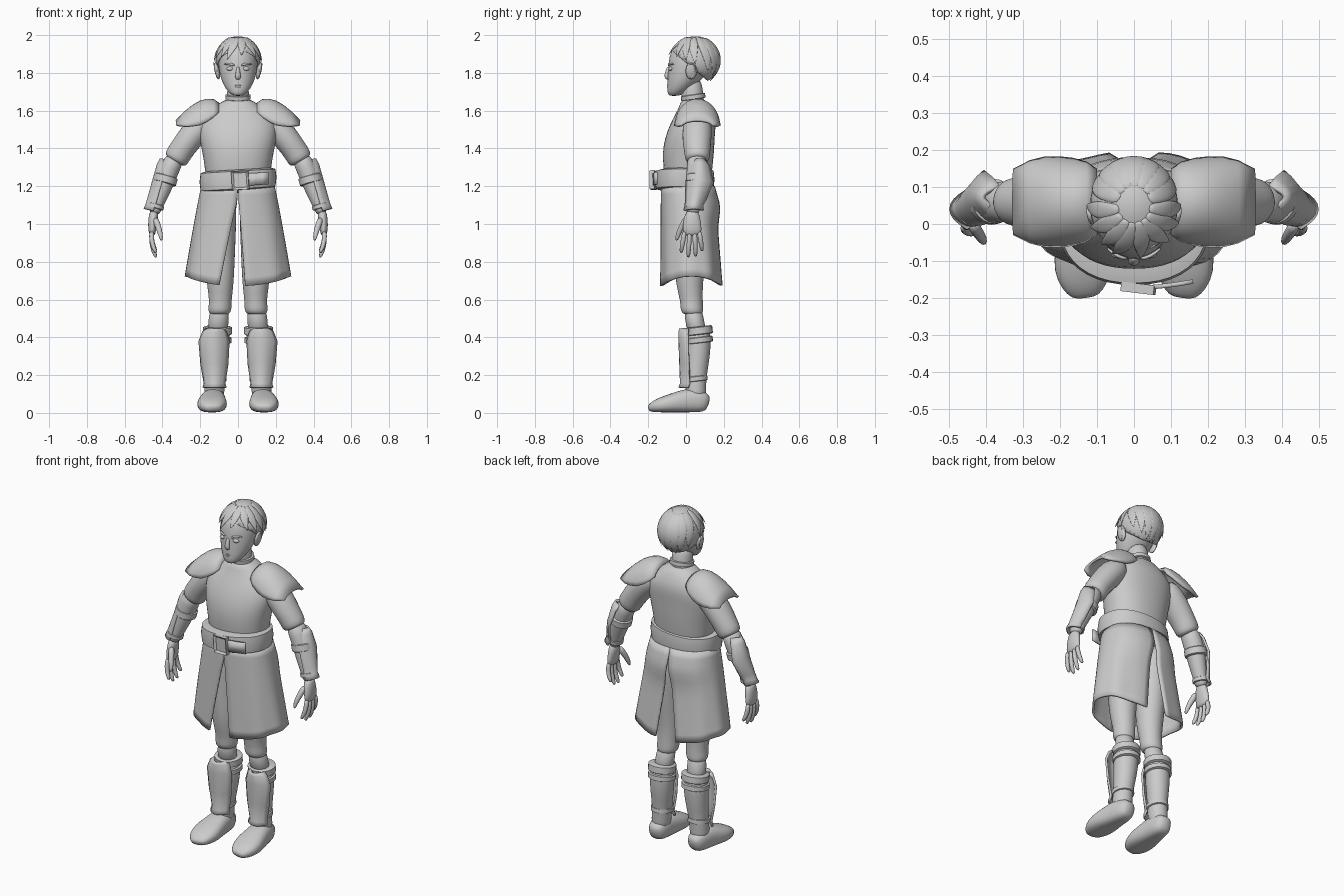
import bpy, bmesh, math
from mathutils import Vector, Matrix

X, Y, Z = Vector((1, 0, 0)), Vector((0, 1, 0)), Vector((0, 0, 1))
grey = bpy.data.materials.new("plain grey")
grey.diffuse_color = (0.6, 0.6, 0.6, 1)


def finish(name, bm, mirror=False, sub=0, thick=0):
    bmesh.ops.recalc_face_normals(bm, faces=bm.faces)
    me = bpy.data.meshes.new(name)
    bm.to_mesh(me)
    bm.free()
    me.materials.append(grey)
    ob = bpy.data.objects.new(name, me)
    bpy.context.collection.objects.link(ob)
    bpy.ops.object.select_all(action='DESELECT')
    ob.select_set(True)
    bpy.context.view_layer.objects.active = ob
    bpy.ops.object.shade_smooth_by_angle(angle=math.radians(180 if sub else 40))
    if thick:
        m = ob.modifiers.new("thickness", 'SOLIDIFY')
        m.thickness, m.offset = thick, 0
    if sub:
        ob.modifiers.new("smooth", 'SUBSURF').levels = sub
        ob.modifiers["smooth"].render_levels = sub
    if mirror:
        ob.modifiers.new("mirror", 'MIRROR')
    return ob


def grid(name, pts, closed=False, cap=False, **kw):
    """Skin rows of points with quads."""
    bm = bmesh.new()
    rows = [[bm.verts.new(p) for p in r] for r in pts]
    n = len(rows[0])
    for a, b in zip(rows, rows[1:]):
        for i in range(n if closed else n - 1):
            j = (i + 1) % n
            bm.faces.new((a[i], a[j], b[j], b[i]))
    if cap:
        bm.faces.new(rows[0])
        bm.faces.new(rows[-1])
    return finish(name, bm, **kw)


def loft(name, rows, ref=X, level=False, n=16, power=1.0, tilt=0, floor=None, **kw):
    """Skin ellipses (x, y, z, radius along ref, other radius) along a path."""
    c = [Vector(r[:3]) for r in rows]
    out = []
    for k, r in enumerate(rows):
        t = Z if level else (c[min(k + 1, len(c) - 1)] - c[max(k - 1, 0)]).normalized()
        u = (ref - t * ref.dot(t)).normalized()
        v = t.cross(u)
        ring = []
        for i in range(n):
            a = 2 * math.pi * i / n
            ca, sa = math.cos(a), math.sin(a)
            p = c[k] + u * r[3] * math.copysign(abs(ca) ** power, ca) \
                + v * r[4] * math.copysign(abs(sa) ** power, sa)
            p.z += tilt * p.x
            if floor is not None:
                p.z = max(p.z, floor)
            ring.append(p)
        out.append(ring)
    return grid(name, out, closed=True, cap=True, **kw)


def band(name, c, d, ref, ru, rv, h, **kw):
    """Flat strap around a limb."""
    c, d = Vector(c), Vector(d).normalized()
    steps = ((-1, .9), (-.8, 1), (.8, 1), (1, .9))
    loft(name, [(*(c + d * h * s), ru * f, rv * f) for s, f in steps], ref, n=24, **kw)


def plate(name, rows, across, inward, depth, thick=.012):
    """Curved armour plate, rows of (x, y, z, half width)."""
    us = [i / 4 - 1 for i in range(9)]
    grid(name, [[Vector(r[:3]) + across * r[3] * u + inward * depth * u * u for u in us]
                for r in rows], mirror=True, thick=thick)


def ball(name, loc, size, rot=0, mirror=False):
    bm = bmesh.new()
    bmesh.ops.create_uvsphere(bm, u_segments=20, v_segments=12, radius=1,
                              matrix=Matrix.Translation(loc) @ Matrix.Rotation(rot, 4, 'Y')
                              @ Matrix.Diagonal((*size, 1)))
    return finish(name, bm, mirror=mirror)


# Torso, collar and neck
loft("torso", [(0, .01, 1.16, .165, .12), (0, .01, 1.30, .176, .13), (0, .012, 1.38, .19, .138),
               (0, .02, 1.46, .207, .132), (0, .038, 1.53, .21, .122), (0, .048, 1.58, .175, .105),
               (0, .048, 1.625, .115, .082), (0, .04, 1.665, .07, .066)],
     level=True, n=24, power=.9, sub=1)
loft("neck", [(0, .045, 1.60, .062, .06), (0, .035, 1.68, .058, .058), (0, .02, 1.78, .06, .062)], sub=1)
band("collar", (0, .038, 1.672), (0, -.15, 1), X, .067, .065, .013)

# Belt and buckle
loft("belt", [(0, 0, 1.18, .175, .135), (0, -.007, 1.187, .198, .153), (0, -.007, 1.235, .204, .158),
              (0, -.007, 1.28, .198, .153), (0, 0, 1.288, .172, .13)],
     level=True, n=40, power=.9, tilt=.06)
bm = bmesh.new()
bmesh.ops.create_cube(bm, size=1, matrix=Matrix.Translation((.012, -.174, 1.232))
                      @ Matrix.Rotation(-.06, 4, 'Y') @ Matrix.Rotation(-.12, 4, 'Z')
                      @ Matrix.Diagonal((.09, .026, .1, 1)))
front = min(bm.faces, key=lambda f: f.calc_center_median().y)
bmesh.ops.inset_region(bm, faces=[front], thickness=.016, depth=-.01)
finish("buckle", bm)
plate_pts = [[(x, -.173 + .55 * x * x + .02 * x, z + .06 * x) for x in (.05, .09, .13, .16)]
             for z in (1.20, 1.265)]
grid("belt_tail", plate_pts, thick=.012)

# Split skirt, one panel per side
for side, label, gap in ((1, "left", .025), (-1, "right", .08)):
    rows = []
    for j in range(13):
        t = j / 12
        rx, ry, cy = .188 + .085 * t ** .9, .135 + .024 * t, .008 + .022 * t
        open_ = max(0, (t - .14) / .86)
        a0 = math.asin(gap * open_ / rx) + .005
        a1 = math.pi - math.asin(.05 * open_ / rx) - .005
        row = []
        for i in range(29):
            a = a0 + (a1 - a0) * i / 28
            s, c = math.sin(a), math.cos(a)
            r = 1 + .016 * t * math.sin(9 * a + side)
            hip = .022 * math.exp(-((t - .2) / .15) ** 2) * max(0, -c)
            hem = .722 - .05 * c * c
            row.append((side * rx * r * abs(s) ** .85,
                        cy + hip - ry * r * math.copysign(abs(c) ** .85, c),
                        1.20 + (hem - 1.20) * t))
        rows.append(row)
    grid("skirt_panel_" + label, rows, thick=.012)

# Legs, boots and shin guards
loft("trouser_leg", [(.085, .02, 1.18, .083, .11), (.098, .03, 1.0, .09, .1), (.096, .02, .8, .08, .085),
                     (.094, .017, .68, .072, .072), (.093, .03, .59, .059, .06),
                     (.096, .03, .555, .064, .062), (.097, .034, .53, .058, .057), (.1, .036, .52, .045, .045)],
     level=True, sub=1, mirror=True)
loft("knee", [(.098, .036, .56, .052, .05), (.103, .045, .49, .054, .05), (.108, .06, .42, .058, .055)],
     level=True, sub=1, mirror=True)
loft("boot_shaft", [(.109, .064, .45, .066, .064), (.11, .066, .40, .07, .067), (.113, .063, .30, .066, .067),
                    (.12, .052, .19, .053, .056), (.125, .05, .12, .055, .058), (.127, .055, .05, .05, .05)],
     level=True, sub=1, mirror=True)
for nm, c, ru, rv, h in (("boot_cuff", (.109, .068, .435), .077, .073, .022),
                         ("boot_strap", (.11, .068, .385), .076, .074, .016),
                         ("ankle_strap", (.121, .05, .18), .06, .064, .014)):
    band(nm, c, (0, -.12, 1), X, ru, rv, h, mirror=True)
loft("foot", [(.125, .122, .05, .025, .03), (.127, .1, .058, .052, .056), (.13, .03, .068, .062, .068),
              (.134, -.04, .057, .073, .058), (.138, -.1, .047, .083, .048), (.138, -.15, .038, .073, .038),
              (.132, -.185, .028, .05, .024), (.13, -.198, .022, .03, .014)],
     power=.8, floor=.003, sub=1, mirror=True)
plate("shin_guard", [(.122, -.03, .445, .042), (.124, -.034, .43, .06), (.127, -.034, .38, .078),
                     (.125, -.03, .26, .07), (.124, -.026, .155, .053), (.124, -.034, .133, .059)],
      X, Y, .045)

# Shoulder armour
rows = []
for x, top, hy, drop in ((.103, 1.635, .085, .045), (.13, 1.654, .104, .09), (.165, 1.656, .114, .115),
                         (.20, 1.646, .118, .122), (.24, 1.623, .118, .105), (.28, 1.59, .108, .075),
                         (.325, 1.546, .085, .025)):
    rows.append([(x, .06 + hy * math.sin(a), top - drop * (1 - math.cos(a)) / .83)
                 for a in [1.4 * (i / 8 - 1) for i in range(17)]])
grid("shoulder_guard", rows, thick=.014, mirror=True)

# Arms and forearm guards
loft("upper_arm", [(.14, .06, 1.57, .07, .06), (.21, .06, 1.51, .08, .076), (.265, .057, 1.44, .078, .07),
                   (.305, .06, 1.385, .07, .067), (.328, .06, 1.345, .067, .069), (.337, .06, 1.33, .052, .052)],
     Y, sub=1, mirror=True)
loft("forearm", [(.325, .06, 1.36, .055, .05), (.36, .06, 1.30, .057, .054), (.385, .057, 1.23, .056, .053),
                 (.415, .045, 1.15, .046, .044), (.436, .038, 1.09, .038, .036), (.445, .034, 1.05, .036, .028)],
     Y, sub=1, mirror=True)
for nm, c, r, h in (("elbow_strap", (.383, .06, 1.235), .061, .022),
                    ("wrist_strap", (.437, .038, 1.093), .045, .012)):
    band(nm, c, (.27, -.08, -1), Y, r, r, h, mirror=True)
plate("forearm_guard", [(.408, .072, 1.345, .028), (.424, .072, 1.315, .05), (.448, .072, 1.23, .07),
                        (.473, .052, 1.14, .053), (.483, .042, 1.105, .044), (.495, .04, 1.08, .05)],
      Y, Vector((-1, 0, -.2)), .045)

# Hands
loft("palm", [(.443, .034, 1.075, .034, .026), (.45, .032, 1.02, .046, .026),
              (.455, .032, .97, .053, .022), (.453, .034, .935, .045, .014)], Y, sub=1, mirror=True)
for nm, y0, y1, tip in (("index", -.007, -.026, .845), ("middle", .02, .012, .82),
                        ("ring", .046, .051, .825), ("little", .07, .086, .855)):
    loft(nm + "_finger", [(.456, y0, .965, .014, .015),
                          (.459, y0 * .6 + y1 * .4, .965 + (tip - .965) * .4, .014, .014),
                          (.448, y0 * .2 + y1 * .8, .965 + (tip - .965) * .75, .013, .013),
                          (.432, y1, tip, .009, .009)], Y, n=8, sub=1, mirror=True)
loft("thumb", [(.44, .005, 1.035, .02, .02), (.422, -.024, .985, .017, .017),
               (.41, -.042, .945, .014, .014), (.405, -.052, .91, .008, .008)], Y, n=8, sub=1, mirror=True)

# Head and face
loft("head", [(0, -.065, 1.677, .025, .025), (0, -.05, 1.695, .05, .05), (0, -.02, 1.74, .082, .079),
              (0, .01, 1.80, .1, .107), (0, .03, 1.86, .108, .124), (0, .035, 1.92, .1, .118),
              (0, .04, 1.97, .065, .075), (0, .04, 1.985, .03, .035)], level=True, n=20, sub=1)
loft("nose", [(0, -.088, 1.835, .009, .012), (0, -.099, 1.80, .012, .014),
              (0, -.104, 1.778, .018, .013), (0, -.095, 1.765, .011, .008)], n=10, sub=1)
ball("eye", (.042, -.081, 1.822), (.02, .012, .011), mirror=True)
loft("brow", [(.016, -.094, 1.838, .006, .005), (.045, -.09, 1.85, .008, .006),
              (.076, -.062, 1.846, .004, .004)], Z, n=8, sub=1, mirror=True)
for nm, z, r in (("upper_lip", 1.736, .005), ("lower_lip", 1.725, .006)):
    loft(nm, [(-.028, -.088, z, .002, .003), (0, -.099, z, r, .007), (.028, -.088, z, .002, .003)],
         Z, n=8, sub=1)
ball("ear", (.111, .028, 1.81), (.013, .03, .045), .22, True)
loft("ear_rim", [(.11, .002, 1.80, .006, .006), (.119, .01, 1.845, .007, .006), (.124, .035, 1.855, .007, .006),
                 (.121, .054, 1.83, .007, .006), (.112, .04, 1.785, .006, .006), (.106, .02, 1.768, .006, .006)],
     X, n=8, sub=1, mirror=True)

# Hair cap, cut along the hairline
HC, HR = Vector((0, .05, 1.868)), Vector((.115, .13, .122))
bm = bmesh.new()
bmesh.ops.create_uvsphere(bm, u_segments=32, v_segments=20, radius=1,
                          matrix=Matrix.Translation(HC) @ Matrix.Diagonal((*HR, 1)))
bmesh.ops.bisect_plane(bm, geom=bm.verts[:] + bm.edges[:] + bm.faces[:], plane_co=(0, -.07, 1.915),
                       plane_no=(0, .16, .19), clear_inner=True)
finish("hair_cap", bm, thick=.008)


# Hair locks laid over the cap: heading from front, sweep, end elevation, lift, width
def lock(name, head, sweep, end, lift, width):
    rows = []
    for k in range(6):
        t = k / 5
        a = math.radians(head + sweep * t)
        e = math.radians(72 + (end - 72) * t)
        d = Vector((math.sin(a) * math.cos(e), -math.cos(a) * math.cos(e), math.sin(e)))
        p = HC + Vector(d[i] * HR[i] for i in range(3)) * (1 + lift * t * t)
        w = width * (.55, .85, 1, .85, .5, .06)[k]
        rows.append((*p, w, .012 * (1.05 - t)))
    mid = math.radians(head + sweep / 2)
    loft(name, rows, Vector((math.cos(mid), math.sin(mid), 0)), n=8, sub=1)


for i, (h, s, e) in enumerate(((-78, -12, -8), (-52, -14, 2), (-28, -16, 6), (-5, -22, 0),
                               (18, -10, 10), (34, 14, 6), (55, 16, -2), (80, 10, -10))):
    lock(f"fringe_lock_{i}", h, s, e, .13, .027)
for i, (h, s, e) in enumerate(((112, 8, -25), (134, 8, -40), (156, 6, -55), (178, 4, -60),
                               (202, -4, -57), (224, -8, -42), (246, -8, -25))):
    lock(f"back_lock_{i}", h, s, e, .1, .036)
